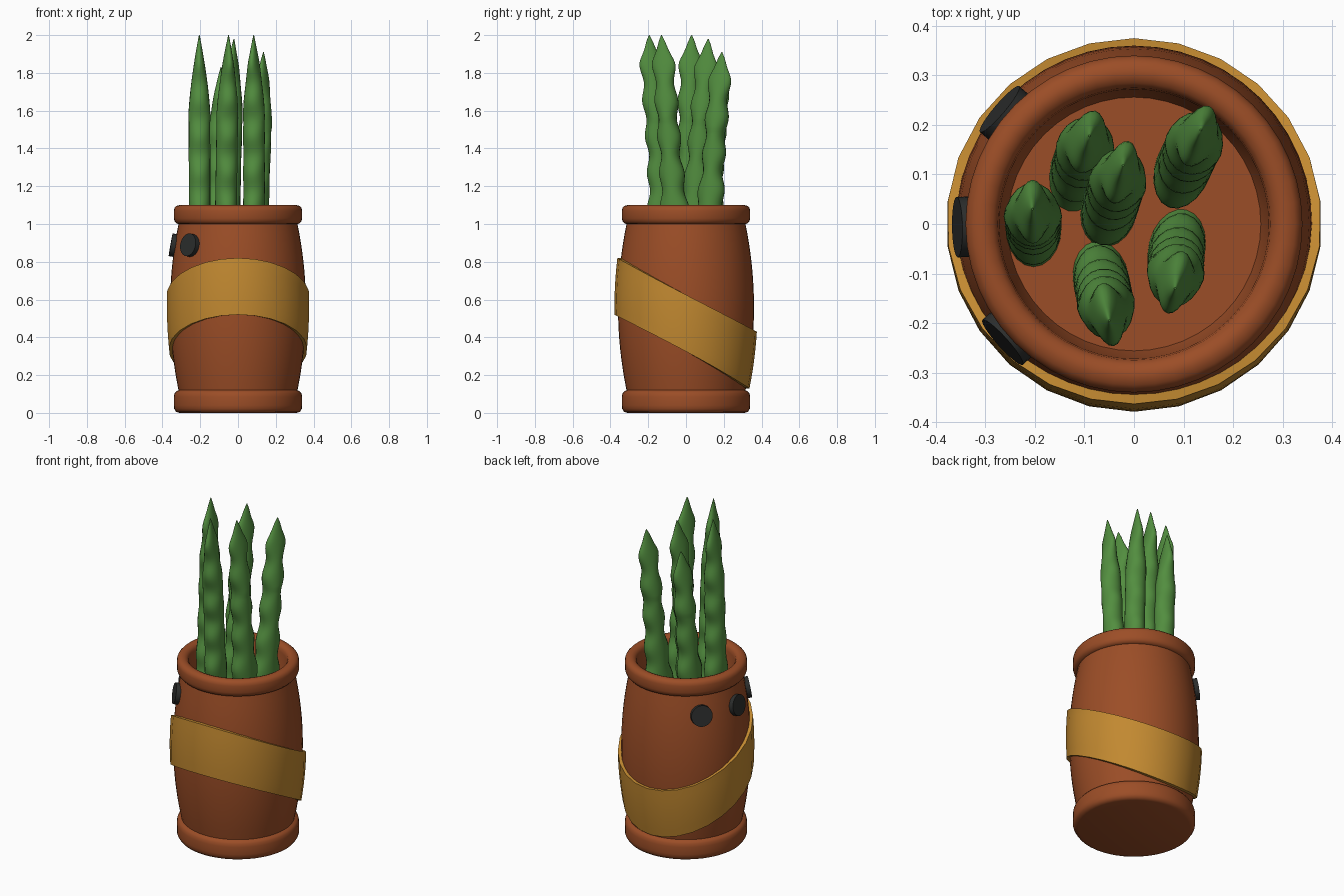
import bpy, bmesh, math
from mathutils import Matrix, Vector

if "Cube" in bpy.data.objects:
    bpy.data.objects.remove(bpy.data.objects["Cube"])


def material(name, rgb):
    m = bpy.data.materials.new(name)
    m.diffuse_color = (*rgb, 1)
    m.use_nodes = True
    m.node_tree.nodes["Principled BSDF"].inputs["Base Color"].default_value = m.diffuse_color
    return m


TERRACOTTA = material("terracotta", (0.33, 0.075, 0.02))
GOLD = material("gold", (0.54, 0.25, 0.03))
GREEN = material("leaf green", (0.085, 0.27, 0.05))
DARK = material("dark grey", (0.025, 0.027, 0.026))


def finish(bm, name, mat, angle=40):
    bmesh.ops.remove_doubles(bm, verts=bm.verts, dist=1e-5)
    bmesh.ops.recalc_face_normals(bm, faces=bm.faces)
    mesh = bpy.data.meshes.new(name)
    bm.to_mesh(mesh)
    bm.free()
    mesh.materials.append(mat)
    ob = bpy.data.objects.new(name, mesh)
    bpy.context.collection.objects.link(ob)
    bpy.ops.object.select_all(action='DESELECT')
    ob.select_set(True)
    bpy.context.view_layer.objects.active = ob
    bpy.ops.object.shade_smooth_by_angle(angle=math.radians(angle))
    return ob


def skin(bm, rings, closed=False, caps=False):
    """Join rings of points with quads."""
    vs = [[bm.verts.new(p) for p in r] for r in rings]
    n = len(vs[0])
    pairs = list(zip(vs, vs[1:])) + ([(vs[-1], vs[0])] if closed else [])
    for a, b in pairs:
        for i in range(n):
            j = (i + 1) % n
            bm.faces.new((a[i], a[j], b[j], b[i]))
    if caps:
        bm.faces.new(vs[0])
        bm.faces.new(vs[-1])


def circle(r, z, n, phase=0.0):
    return [Vector((r * math.cos(a), r * math.sin(a), z))
            for a in (2 * math.pi * (i + phase) / n for i in range(n))]


def body_r(z):
    return 0.315 + 0.045 * (1 - ((z - 0.56) / 0.44) ** 2)


# Barrel-shaped pot with rolled rims and a recessed floor
profile = [(0.31, 0), (0.328, 0.006), (0.338, 0.022), (0.34, 0.04), (0.34, 0.085),
           (0.336, 0.103), (0.328, 0.114), (0.314, 0.12)]
profile += [(body_r(z), z) for z in (0.12 + 0.88 * i / 16 for i in range(17))]
profile += [(0.326, 1.003), (0.336, 1.015), (0.34, 1.03), (0.34, 1.07), (0.336, 1.085),
            (0.325, 1.096), (0.31, 1.1), (0.3, 1.1), (0.285, 1.094), (0.275, 1.08),
            (0.272, 1.06), (0.268, 1.0), (0.256, 0.95)]
bm = bmesh.new()
skin(bm, [circle(r, z, 48) for r, z in profile], caps=True)
finish(bm, "pot", TERRACOTTA)

# Slanted band that follows the barrel, high in front and low behind
bm = bmesh.new()
N, ROWS = 26, 6
heights = [0.325 + 0.3 * i / ROWS for i in range(ROWS + 1)]
rings = []
for offset, hs in ((0.019, heights), (-0.004, heights[::-1])):
    for h in hs:
        ring = []
        for i in range(N):
            a = 2 * math.pi * (i + 0.5) / N
            z = h - 0.195 * math.sin(a)
            r = body_r(z) + offset
            ring.append((r * math.cos(a), r * math.sin(a), z))
        rings.append(ring)
skin(bm, rings, closed=True)
finish(bm, "slanted_band", GOLD)

# Three dark studs on the left side
for k, deg in enumerate((139.5, 181, 222)):
    bm = bmesh.new()
    place = (Matrix.Rotation(math.radians(deg), 4, 'Z')
             @ Matrix.Translation((0.344, 0, 0.888))
             @ Matrix.Rotation(math.radians(80), 4, 'Y'))
    bmesh.ops.create_cone(bm, cap_ends=True, segments=24, radius1=0.061,
                          radius2=0.061, depth=0.026, matrix=place)
    finish(bm, f"stud_{k + 1}", DARK)


# Wavy succulent leaves: flat taper seen from the front, rippled from the side
def leaf(name, base, tip, top, turn):
    z0, levels, sides = 0.94, 60, 20
    rot = Matrix.Rotation(math.radians(turn), 3, 'Z')
    rings = []
    for i in range(levels + 1):
        t = i / levels
        z = z0 + (top - z0) * t
        ripple = math.cos(2 * math.pi * (top - 0.16 - z) / 0.19)
        sx = 0.057 if t < 0.58 else 0.057 * (1 - ((t - 0.58) / 0.42) ** 1.5) + 0.002
        sy = 0.056 + 0.03 * max(0, 1 - t / 0.4) ** 1.3
        sy += 0.0085 * ripple
        if t > 0.85:
            sy *= max(0.03, 1 - ((t - 0.85) / 0.15) ** 1.7)
        c = Vector((base[0] + (tip[0] - base[0]) * t, base[1] + (tip[1] - base[1]) * t, z))
        rings.append([c + rot @ Vector((sx * p.x, sy * p.y, 0)) for p in circle(1, 0, sides)])
    bm = bmesh.new()
    skin(bm, rings, caps=True)
    finish(bm, name, GREEN, 60)


LEAVES = [((-0.203, -0.005), (-0.205, 0.03), 2.0, 0),
          ((-0.066, -0.115), (-0.05, -0.195), 2.0, 10),
          ((-0.05, 0.03), (-0.022, 0.118), 1.98, -14),
          ((0.086, -0.05), (0.083, -0.13), 2.0, -14),
          ((0.1, 0.115), (0.135, 0.19), 1.91, -20),
          ((-0.112, 0.11), (-0.09, 0.178), 1.83, -14)]
for k, (base, tip, top, turn) in enumerate(LEAVES):
    leaf(f"leaf_{k + 1}", base, tip, top, turn)
